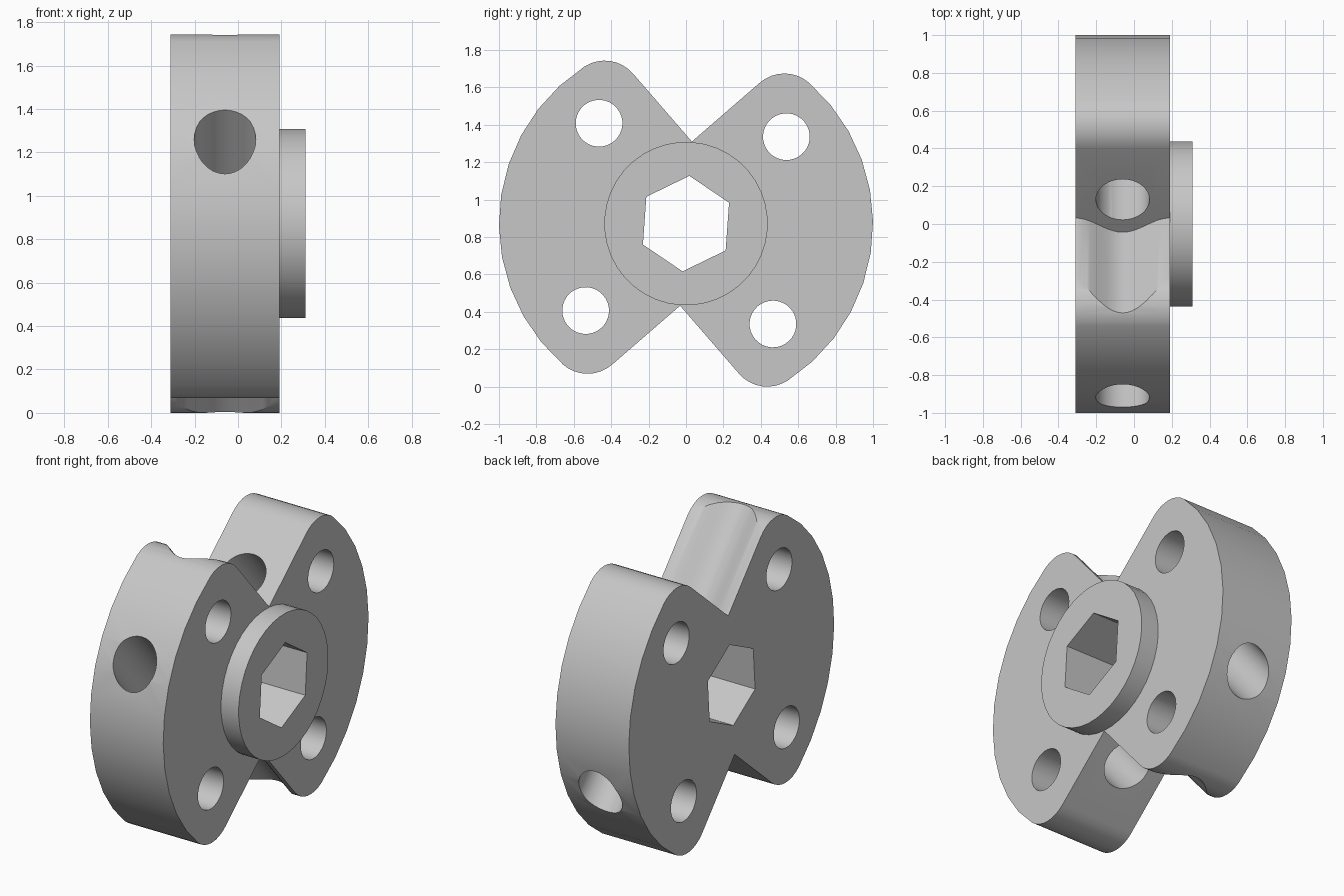
import bpy, bmesh
from math import sin, cos, pi, radians, sqrt, atan2
from mathutils import Matrix, Vector

cube = bpy.data.objects.get("Cube")
if cube:
    bpy.data.objects.remove(cube, do_unlink=True)

# Main dimensions
BACK, FACE, BOSS_FACE = -0.31, 0.19, 0.31
MID = (BACK + FACE) / 2
NOTCH, FILLET = 0.44, 0.2
BOSS_R, HEX_R, HOLE_R, BORE_R = 0.437, 0.256, 0.125, 0.142

steel = bpy.data.materials.new("light_grey_metal")
steel.use_nodes = True
GREY = (0.57, 0.57, 0.57, 1)
steel.diffuse_color = GREY
steel.node_tree.nodes["Principled BSDF"].inputs["Base Color"].default_value = GREY

# Whole model stands slightly tilted about x
tilt = Matrix.Translation((0, 0, 0.872)) @ Matrix.Rotation(radians(-4.1), 4, 'X')


def frame(a, b, c, origin=(0, 0, 0)):
    m = Matrix((a, b, c)).transposed().to_4x4()
    m.translation = Vector(origin)
    return m


def arc(cx, cy, r, a0, a1, n):
    return [(cx + r * cos(a0 + (a1 - a0) * i / n), cy + r * sin(a0 + (a1 - a0) * i / n))
            for i in range(n + 1)]


def circle(cx, cy, r, n=32, start=0.0):
    return arc(cx, cy, r, start, start + 2 * pi, n)[:-1]


def prism(name, loop, low, high, matrix):
    """Extrude a flat outline from low to high, then place it."""
    bm = bmesh.new()
    face = bm.faces.new([bm.verts.new((u, v, low)) for u, v in loop])
    new = bmesh.ops.extrude_face_region(bm, geom=[face])["geom"]
    for v in new:
        if isinstance(v, bmesh.types.BMVert):
            v.co.z = high
    bmesh.ops.recalc_face_normals(bm, faces=bm.faces)
    bm.transform(tilt @ matrix)
    mesh = bpy.data.meshes.new(name)
    bm.to_mesh(mesh)
    bm.free()
    mesh.materials.append(steel)
    obj = bpy.data.objects.new(name, mesh)
    bpy.context.collection.objects.link(obj)
    return obj


def combine(obj, tool, operation):
    """Apply a boolean and remove the tool."""
    tool.hide_render = True
    mod = obj.modifiers.new("cut", 'BOOLEAN')
    mod.operation, mod.object, mod.solver = operation, tool, 'EXACT'
    bpy.context.view_layer.objects.active = obj
    bpy.ops.object.modifier_apply(modifier=mod.name)
    bpy.data.objects.remove(tool, do_unlink=True)


# Two-lobed outline: V notches, rounded corners and round outer edges
g = NOTCH - FILLET * sqrt(2)
fx = (-g + sqrt(2 * (1 - FILLET) ** 2 - g * g)) / 2
fy = fx + g
turn = atan2(fy, fx)
half = [(0, NOTCH)]
half += arc(fx, fy, FILLET, radians(135), turn, 8)
half += arc(0, 0, 1, turn, -turn, 11)[1:-1]
half += arc(fx, -fy, FILLET, -turn, radians(-135), 8)
outline = half + [(-u, -v) for u, v in half]

side = frame((0, 1, 0), (0, 0, 1), (1, 0, 0))
hub = prism("clamping_hub", outline, BACK, FACE, side)

# Raised round boss
combine(hub, prism("boss", circle(0, 0, BOSS_R, 40), FACE - 0.1, BOSS_FACE, side), 'UNION')

# Hexagonal shaft socket and four mounting holes
combine(hub, prism("hex_cutter", circle(0, 0, HEX_R, 6, pi / 2), -1, 1, side), 'DIFFERENCE')
for sx in (-1, 1):
    for sy in (-1, 1):
        hole = circle(sx * 0.502, sy * 0.502, HOLE_R)
        combine(hub, prism("hole_cutter", hole, -1, 1, side), 'DIFFERENCE')

# Screw bore through each lobe, with a soft groove along the facing notch wall
d = sqrt(0.5)
groove = []
for i in range(25):
    t = -1.2 + 2.4 * i / 24
    depth = 0.05 * (1 + cos(pi * max(-1, min(1, t))))
    groove.append((MID + 0.25 * t, 0.001 - depth))
groove += [(MID + 0.3, 0.4), (MID - 0.3, 0.4)]
for angle in (0, pi):
    along = Matrix.Rotation(angle, 4, 'X') @ frame((1, 0, 0), (0, d, d), (0, -d, d), (0, 0, NOTCH))
    combine(hub, prism("groove_cutter", groove, 0.0005, 1, along), 'DIFFERENCE')
    combine(hub, prism("bore_cutter", circle(MID, 0.13, BORE_R), -1.4, 0.1, along), 'DIFFERENCE')

# Smooth curved walls, crisp edges
bpy.ops.object.select_all(action='DESELECT')
hub.select_set(True)
bpy.context.view_layer.objects.active = hub
bpy.ops.object.shade_smooth_by_angle(angle=radians(30))
